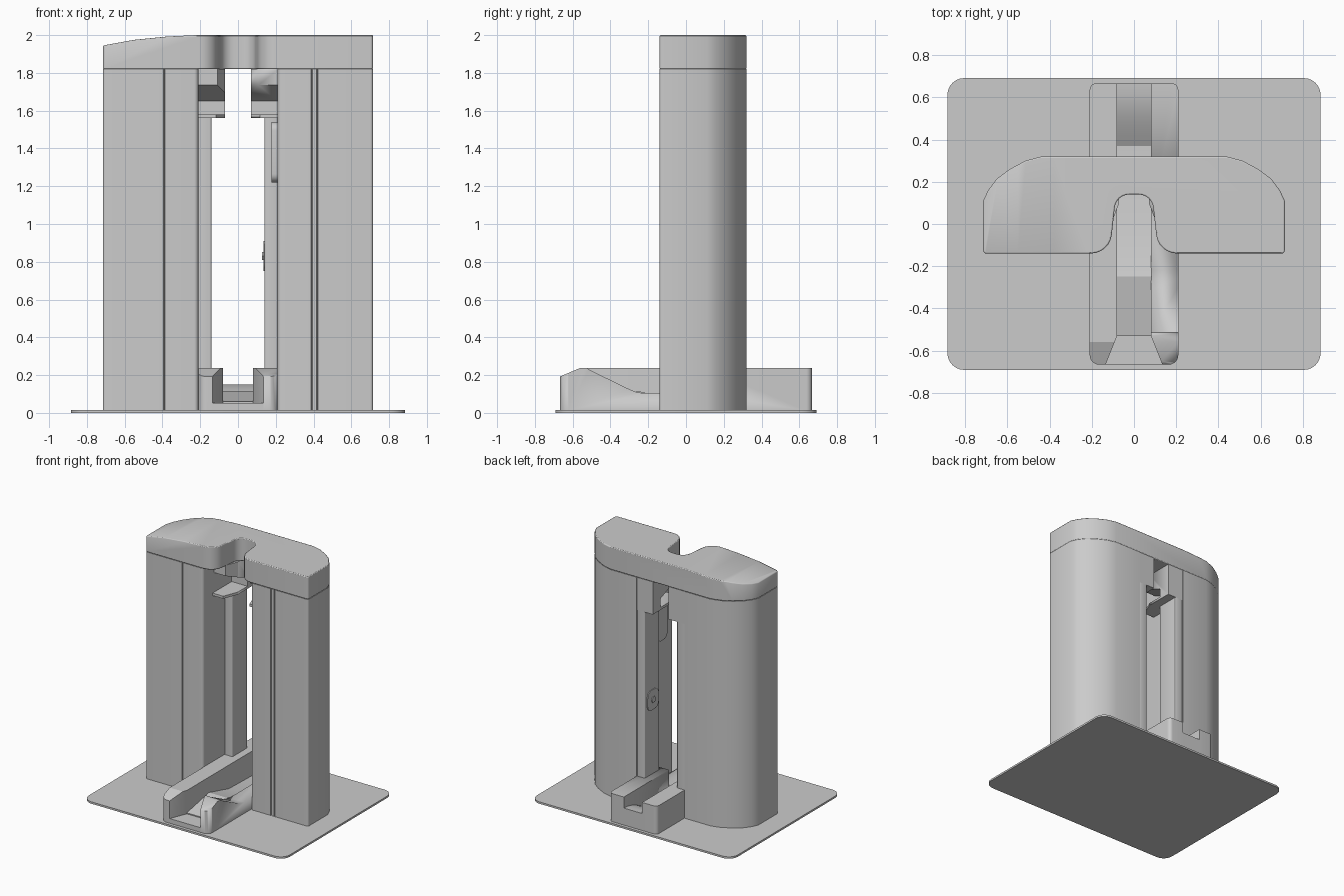
import bpy, bmesh, math
from mathutils import Vector

if "Cube" in bpy.data.objects:
    bpy.data.objects.remove(bpy.data.objects["Cube"])


def rounded(pts, seg=6):
    """Fillet every (u, v, radius) corner of a closed outline."""
    out, n = [], len(pts)
    for i, (u, v, r) in enumerate(pts):
        p = Vector((u, v))
        if r == 0:
            out.append((u, v))
            continue
        a = (Vector(pts[i - 1][:2]) - p).normalized()
        b = (Vector(pts[(i + 1) % n][:2]) - p).normalized()
        half = a.angle(b) / 2
        c = p + (a + b).normalized() * (r / math.sin(half))
        s, e = p + a * r / math.tan(half) - c, p + b * r / math.tan(half) - c
        turn = math.atan2(s.x * e.y - s.y * e.x, s.dot(e))
        for k in range(seg + 1):
            t = turn * k / seg
            out.append((c.x + s.x * math.cos(t) - s.y * math.sin(t),
                        c.y + s.x * math.sin(t) + s.y * math.cos(t)))
    return out


def prism(name, pts, lo, hi, axis="z"):
    """Extrude an outline along an axis: z uses (x,y), x uses (y,z), y uses (x,z)."""
    place = {"z": lambda u, v, w: (u, v, w),
             "x": lambda u, v, w: (w, u, v),
             "y": lambda u, v, w: (u, w, v)}[axis]
    bm = bmesh.new()
    face = bm.faces.new([bm.verts.new(place(u, v, lo)) for u, v in pts])
    top = bmesh.ops.extrude_face_region(bm, geom=[face])["geom"]
    move = Vector(place(0, 0, hi - lo))
    bmesh.ops.translate(bm, verts=[g for g in top if isinstance(g, bmesh.types.BMVert)], vec=move)
    bmesh.ops.recalc_face_normals(bm, faces=bm.faces)
    me = bpy.data.meshes.new(name)
    bm.to_mesh(me)
    bm.free()
    ob = bpy.data.objects.new(name, me)
    bpy.context.collection.objects.link(ob)
    bpy.ops.object.select_all(action="DESELECT")
    bpy.context.view_layer.objects.active = ob
    ob.select_set(True)
    bpy.ops.object.shade_smooth_by_angle(angle=math.radians(25))
    return ob


def box(u0, v0, u1, v1):
    return [(u0, v0), (u1, v0), (u1, v1), (u0, v1)]


def flip(pts, s):
    return [(s * p[0],) + tuple(p[1:]) for p in pts]


def cut(ob, cutter):
    m = ob.modifiers.new("cut", "BOOLEAN")
    m.operation, m.solver, m.object = "DIFFERENCE", "EXACT", cutter
    cutter.hide_render = True
    bpy.context.view_layer.objects.active = ob
    bpy.ops.object.modifier_apply(modifier=m.name)
    bpy.data.objects.remove(cutter)


# Base plate
prism("base_plate", rounded([(x, y, 0.08) for x, y in box(-0.885, -0.692, 0.885, 0.692)]), 0, 0.015)

# Rounded outer back, shared by the columns and the cap
back = [(0.715, -0.14, 0.015), (0.715, 0.11, 0), (0.692, 0.16, 0), (0.65, 0.215, 0),
        (0.59, 0.26, 0), (0.515, 0.3, 0), (0.44, 0.32, 0)]

for side, s, grooves in (("left", -1, [0.39]), ("right", 1, [0.39, 0.42])):
    # Column with thin vertical front grooves
    seams = [(g + d, y, 0) for g in grooves for d, y in ((-.004, -.14), (0, -.128), (.004, -.14))]
    outline = [(0.21, 0.32, 0), (0.21, -0.14, 0.022)] + seams + back
    prism(side + "_column", rounded(flip(outline, s)), 0.012, 1.82)

    # Inner rear fin narrowing the gap
    x0, x1 = sorted((s * 0.14, s * 0.212))
    prism(side + "_inner_fin", rounded([(*p, 0.01) for p in box(x0, 0.13, x1, 0.318)], 3), 0.012, 1.56)

    # Upper wheel guide: mouth whose roof slopes down to the back
    x0, x1 = sorted((s * 0.07, s * 0.212))
    guide = [(0.0, 1.82), (0.0, 1.735), (0.22, 1.65), (0.22, 1.58), (-0.02, 1.58),
             (-0.02, 1.56), (0.318, 1.56), (0.318, 1.82)]
    ob = prism(side + "_upper_guide", guide, x0, x1, "x")
    flare = flip([(0.0, -0.2), (0.125, -0.2), (0.12, -0.03), (0.07, 0.1), (0.0, 0.1)], s)
    cut(ob, prism("guide_cutter", flare, 1.5, 1.9))

    # Lower rail wall with a flared entry; the right one dips toward the column
    plan = [(0.135, -0.667, 0), (0.21, -0.667, 0.045), (0.21, 0.667, 0.03), (0.08, 0.667, 0), (0.08, -0.53, 0)]
    wall = prism(side + "_rail_wall", rounded(flip(plan, s)), 0.012, 0.238)
    nose = [(-0.75, 0.155), (-0.65, 0.2), (-0.56, 0.238), (-0.56, 0.4), (-0.75, 0.4)]
    cut(wall, prism("nose_cutter", nose, -0.4, 0.4, "x"))
    if s > 0:
        dip = [(-0.53, 0.25), (-0.515, 0.23), (-0.3, 0.125), (-0.26, 0.109), (-0.22, 0.104),
               (0.1, 0.104), (0.1, 0.4), (-0.53, 0.4)]
        cut(wall, prism("dip_cutter", dip, -0.4, 0.4, "x"))

# Rail floor: low entry, raised step, wheel dip, curved rise at the back
rise = [(0.37 + 0.297 * k / 6, 0.04 + 0.11 * math.sin(math.pi / 2 * k / 6)) for k in range(7)]
floor = [(-0.53, 0.012), (-0.53, 0.06), (-0.25, 0.115), (0.0, 0.05)] + rise + [(0.667, 0.012)]
prism("rail_floor", floor, -0.082, 0.082, "x")
entry = [(-0.137, -0.667), (0.137, -0.667), (0.082, -0.528), (-0.082, -0.528)]
prism("rail_entry", entry, 0.012, 0.052)

# Cap bridging both columns, with a U-shaped front notch
half = [(0.085, 0.14, 0.07), (0.115, -0.14, 0.1)] + back
cap = prism("top_cap", rounded(half + flip(half, -1)[::-1]), 1.82, 2.0)
slope = [(-0.8, 1.928), (-0.72, 1.944), (-0.55, 1.975), (-0.38, 1.992), (-0.2, 2.001), (-0.2, 2.1), (-0.8, 2.1)]
cut(cap, prism("slope_cutter", slope, -0.5, 0.6, "y"))
bev = cap.modifiers.new("soft_edge", "BEVEL")
bev.width, bev.segments, bev.limit_method, bev.angle_limit = 0.006, 2, "ANGLE", math.radians(50)

# Lock slot pad and bolt plate on the right column's inner side
pad = rounded([(*p, 0.045) for p in box(-0.02, 1.22, 0.1, 1.54)])
prism("slot_pad", pad, 0.178, 0.215, "x")
plate = rounded([(*p, 0.05) for p in box(0.15, 0.75, 0.29, 0.91)])
prism("bolt_plate", plate, 0.134, 0.15, "x")
hexagon = [(0.22 + 0.025 * math.cos(k * math.pi / 3), 0.83 + 0.025 * math.sin(k * math.pi / 3)) for k in range(6)]
prism("bolt_head", hexagon, 0.128, 0.14, "x")
